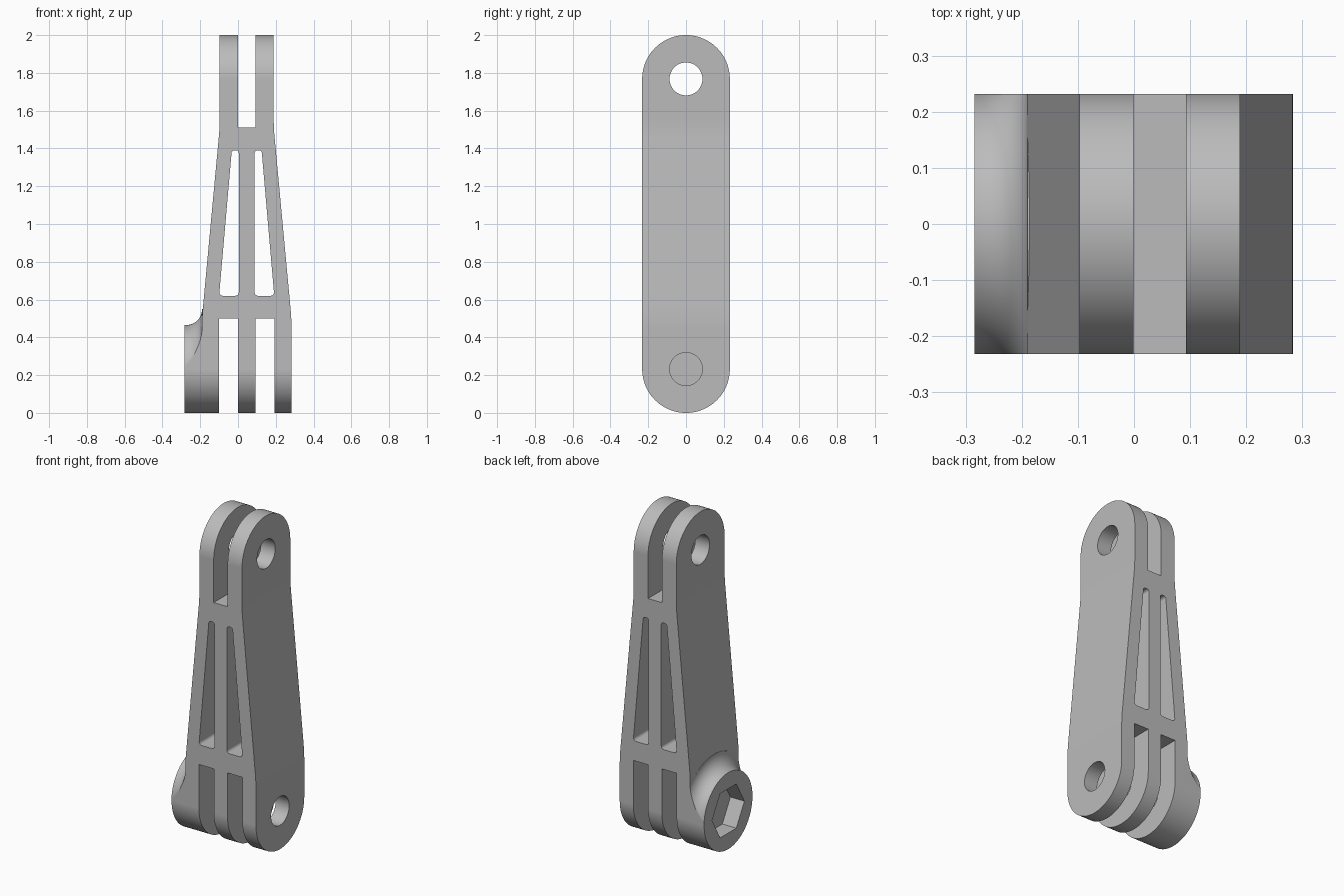
import bpy, bmesh
from math import pi, cos, sin
from mathutils import Vector, Matrix

cube = bpy.data.objects.get("Cube")
if cube:
    bpy.data.objects.remove(cube)

MID = 0.046          # symmetry plane of the forked body
R = 0.232            # radius of the rounded ends
LOW, HIGH = R, 2 - R  # pivot heights

grey = bpy.data.materials.new("plain grey")
grey.use_nodes = True
colour = (0.5, 0.5, 0.5, 1)
grey.diffuse_color = colour
grey.node_tree.nodes["Principled BSDF"].inputs["Base Color"].default_value = colour


def prism(name, points, axis, start, end):
    """Extrude a closed 2D outline along x (points are y, z) or y (points are x, z)."""
    bm = bmesh.new()
    place = (lambda a, b: (start, a, b)) if axis == "x" else (lambda a, b: (a, start, b))
    face = bm.faces.new([bm.verts.new(place(*p)) for p in points])
    out = bmesh.ops.extrude_face_region(bm, geom=[face])
    shift = Vector((end - start, 0, 0)) if axis == "x" else Vector((0, end - start, 0))
    moved = [g for g in out["geom"] if isinstance(g, bmesh.types.BMVert)]
    bmesh.ops.translate(bm, verts=moved, vec=shift)
    return finish(name, bm)


def finish(name, bm):
    bmesh.ops.recalc_face_normals(bm, faces=bm.faces)
    mesh = bpy.data.meshes.new(name)
    bm.to_mesh(mesh)
    bm.free()
    mesh.materials.append(grey)
    obj = bpy.data.objects.new(name, mesh)
    bpy.context.collection.objects.link(obj)
    return obj


def rounded(corners, steps=6):
    """Round each (x, z, radius) corner of an outline."""
    result = []
    for i, (x, z, radius) in enumerate(corners):
        p = Vector((x, z))
        if not radius:
            result.append(p)
            continue
        a = (Vector(corners[i - 1][:2]) - p).normalized()
        b = (Vector(corners[(i + 1) % len(corners)][:2]) - p).normalized()
        half = a.angle(b) / 2
        centre = p + (a + b).normalized() * radius / sin(half)
        first = p + a * radius * cos(half) / sin(half) - centre
        last = p + b * radius * cos(half) / sin(half) - centre
        for s in range(steps + 1):
            arm = first.lerp(last, s / steps).normalized() * radius
            result.append(centre + arm)
    return result


def circle(radius, z, count, begin=0, sweep=2 * pi):
    return [(radius * cos(begin + sweep * i / count), z + radius * sin(begin + sweep * i / count))
            for i in range(count)]


def combine(target, other, operation):
    mod = target.modifiers.new(operation.lower(), "BOOLEAN")
    mod.operation, mod.object, mod.solver = operation, other, "EXACT"
    bpy.context.view_layer.objects.active = target
    bpy.ops.object.modifier_apply(modifier=mod.name)
    bpy.data.objects.remove(other)


def mirrored(half):
    """Complete an outline given from its right half."""
    return half + [(2 * MID - x, z, r) for x, z, r in reversed(half)]


# Forked body: three prongs below, two above
half = [(MID + 0.046, 0, 0), (MID + 0.046, 0.5, 0), (MID + 0.146, 0.5, 0), (MID + 0.146, 0, 0),
        (MID + 0.237, 0, 0), (MID + 0.237, 0.5, 1.0), (MID + 0.143, 1.51, 1.0),
        (MID + 0.143, 2.1, 0), (MID + 0.047, 2.1, 0), (MID + 0.047, 1.51, 0)]
# The lower prongs run past the ground and are trimmed by the rounded ends
half = [(x, z if z else -0.1, r) for x, z, r in half]
body = prism("link_arm", rounded(mirrored(half)), "y", -0.3, 0.3)

# Tapered windows either side of the central web
window = [(MID + 0.042, 0.62, 0.018), (MID + 0.146, 0.62, 0.018),
          (MID + 0.079, 1.39, 0.015), (MID + 0.042, 1.39, 0.015)]
for side in (1, -1):
    outline = [(MID + side * (x - MID), z, r) for x, z, r in window]
    combine(body, prism("window_cutter", rounded(outline), "y", -0.4, 0.4), "DIFFERENCE")

# Nut boss flaring into the right side
flare = 0.085
profile = [(-0.284, 0), (-0.284, R + 0.001)]
profile += [(-0.275 + flare * sin(t * pi / 20), R + 0.001 + flare * (1 - cos(t * pi / 20)))
            for t in range(11)]
profile += [(-0.15, R + flare), (-0.15, 0)]
bm = bmesh.new()
verts = [bm.verts.new((x, 0, r)) for x, r in profile]
edges = [bm.edges.new(pair) for pair in zip(verts, verts[1:])]
bmesh.ops.spin(bm, geom=verts + edges, axis=(1, 0, 0), cent=(0, 0, 0), angle=2 * pi, steps=96)
bmesh.ops.remove_doubles(bm, verts=bm.verts, dist=0.0001)
bmesh.ops.transform(bm, matrix=Matrix.Translation((0, 0, LOW)), verts=bm.verts)
combine(body, finish("nut_boss", bm), "UNION")

# Rounded ends seen from the side
stadium = circle(R, HIGH, 48, 0, pi) + [(-R, HIGH)] + circle(R, LOW, 48, pi, pi) + [(R, LOW)]
combine(body, prism("end_trim", stadium, "x", -0.5, 0.5), "INTERSECT")

# Pivot holes and hexagonal nut pocket
for height in (LOW, HIGH):
    combine(body, prism("hole_cutter", circle(0.087, height, 48), "x", -0.5, 0.5), "DIFFERENCE")
combine(body, prism("nut_cutter", circle(0.155, LOW, 6), "x", -0.5, -0.19), "DIFFERENCE")

# Smooth curves, crisp edges
bpy.ops.object.select_all(action="DESELECT")
body.select_set(True)
bpy.context.view_layer.objects.active = body
bpy.ops.object.shade_smooth_by_angle(angle=pi / 6)
weighted = body.modifiers.new("weighted_normals", "WEIGHTED_NORMAL")
weighted.keep_sharp = True
